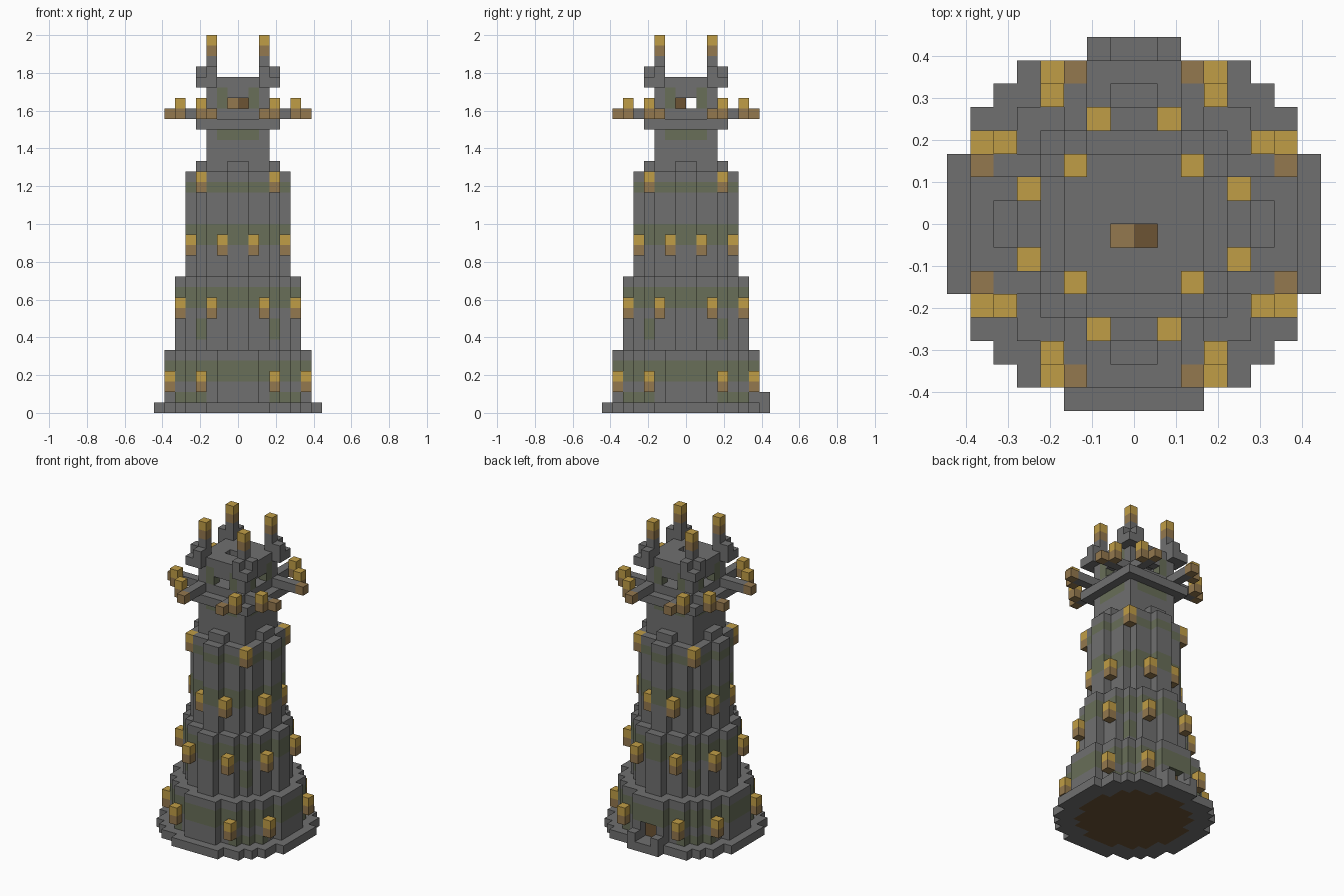
import bpy
import bmesh
from mathutils import Vector

cube = bpy.data.objects.get("Cube")
if cube:
    bpy.data.objects.remove(cube)

U = 2 / 36  # size of one block


def srgb(*rgb):
    return [((c / 255 + 0.055) / 1.055) ** 2.4 for c in rgb] + [1]


COLOURS = {
    "stone grey": srgb(112, 112, 112),
    "mossy stone": srgb(104, 110, 88),
    "lamp yellow": srgb(192, 157, 70),
    "lamp wood": srgb(148, 120, 78),
    "dark wood": srgb(108, 84, 52),
}
MATS = {}
for label, colour in COLOURS.items():
    m = bpy.data.materials.new(label)
    m.use_nodes = True
    m.diffuse_color = colour
    m.node_tree.nodes["Principled BSDF"].inputs["Base Color"].default_value = colour
    MATS[label] = m
STONE, MOSS, YELLOW, WOOD, DARK = COLOURS

DIRS = [Vector(d) for d in ((1, 0, 0), (-1, 0, 0), (0, 1, 0), (0, -1, 0), (0, 0, 1), (0, 0, -1))]


def build(name, cells):
    """Skin a dictionary of block cells with one outer shell."""
    bm = bmesh.new()
    used = sorted(set(cells.values()))
    for cell, colour in cells.items():
        centre = Vector(cell) + Vector((0.5, 0.5, 0.5))
        for d in DIRS:
            if tuple(int(c + e) for c, e in zip(cell, d)) in cells:
                continue
            a = Vector((d.y, d.z, d.x)) / 2
            b = d.cross(a)
            corners = [centre + d / 2 + s * a + t * b
                       for s, t in ((1, 1), (-1, 1), (-1, -1), (1, -1))]
            face = bm.faces.new([bm.verts.new(c * U) for c in corners])
            face.material_index = used.index(colour)
    bmesh.ops.remove_doubles(bm, verts=bm.verts, dist=U / 50)
    mesh = bpy.data.meshes.new(name)
    bm.to_mesh(mesh)
    bm.free()
    for colour in used:
        mesh.materials.append(MATS[colour])
    obj = bpy.data.objects.new(name, mesh)
    bpy.context.collection.objects.link(obj)
    return obj


def k(i):
    """Block distance from the centre line, equal on both sides."""
    return i if i >= 0 else -i - 1


def disc(rows, z0, z1, moss=()):
    """Stepped round drum; rows gives the half width of each row outward."""
    n = len(rows)
    return {(x, y, z): MOSS if z in moss else STONE
            for z in range(z0, z1) for y in range(-n, n) for x in range(-n, n)
            if k(x) < rows[k(y)]}


def square(h, z0, z1):
    return disc([h] * h, z0, z1)


def around(points):
    """Mirror (x, y, z, colour) cells to all quadrants and swap x with y."""
    out = {}
    for x, y, z, colour in points:
        for a, b in ((x, y), (y, x)):
            for i in (a, -a - 1):
                for j in (b, -b - 1):
                    out[i, j, z] = colour
    return out


def lamps(name, x, y, z):
    build(name, around([(x, y, z, WOOD), (x, y, z + 1, YELLOW)]))


# Foundation ring, wooden floor and door jambs
floor = {c: DARK for c in disc([6, 6, 5, 5, 4, 2], 0, 1)}
base = disc([8, 8, 8, 7, 7, 6, 5, 3], 0, 1)
base = {c: v for c, v in base.items()
        if c not in floor and not (c[1] == 7 and k(c[0]) == 2)}
for side in (1, -2):
    base[side, 7, 1] = STONE
build("foundation", base)
build("floor", floor)

# Lower drum with a doorway at the back
lower = disc([7, 7, 6, 6, 5, 4, 2], 1, 6, moss=(3, 4))
for c in lower:
    if c[2] == 1 and k(c[0]) >= 3 and k(c[1]) >= 3:
        lower[c] = MOSS
door = {c: DARK for c in lower if k(c[0]) < 1 and c[1] == 5 and c[2] < 3}
for c in [c for c in lower if c in door or (k(c[0]) < 1 and c[1] == 6 and c[2] < 3)]:
    del lower[c]
build("lower_drum", lower)
build("door", door)

# Middle and upper drums
middle = disc([6, 5, 5, 4, 3, 1], 6, 13, moss=(10, 11))
for c in middle:
    if c[2] in (7, 8) and 3 in (k(c[0]), k(c[1])):
        middle[c] = MOSS
build("middle_drum", middle)
build("upper_drum", disc([5, 4, 4, 3, 1], 13, 23, moss=(16, 17, 21)))

# Square neck with small buttresses and a mossy top course
neck = square(3, 23, 27)
for c in neck:
    if c[2] == 26 and min(k(c[0]), k(c[1])) < 2:
        neck[c] = MOSS
neck.update(around([(3, 0, 23, STONE)]))
build("neck", neck)

# Collar and the beams that carry the outer lamps
build("collar", square(4, 27, 28))
build("beams", around([(x, 2, 28, WOOD if x == 6 else STONE) for x in range(3, 7)]))

# Lamp room: hollow walls with a window in each side
room = {}
for c in square(3, 28, 31):
    a, b = k(c[0]), k(c[1])
    if max(a, b) < 2 and c[2] > 28:
        continue
    if min(a, b) < 1 and c[2] == 29:
        continue
    room[c] = MOSS if min(a, b) == 1 and c[2] > 28 else STONE
build("lamp_room", room)
build("hearth", {(-1, -1, 29): WOOD, (0, -1, 29): DARK})

# Roof slab with a slot above the hearth
roof = square(3, 31, 32)
for x in (-1, 0):
    del roof[x, -1, 31]
corners = [(3, 3, 31), (3, 2, 31), (3, 2, 32), (2, 2, 32), (2, 2, 33)]
roof.update(around([(*c, STONE) for c in corners]))
build("roof", roof)

# Lamps on every tier
lamps("lower_lamps", 6, 3, 2)
lamps("middle_lamps", 5, 2, 9)
lamps("upper_lamps", 4, 1, 15)
lamps("shoulder_lamps", 3, 3, 21)
lamps("beam_lamps", 5, 3, 28)
lamps("roof_lamps", 2, 2, 34)
